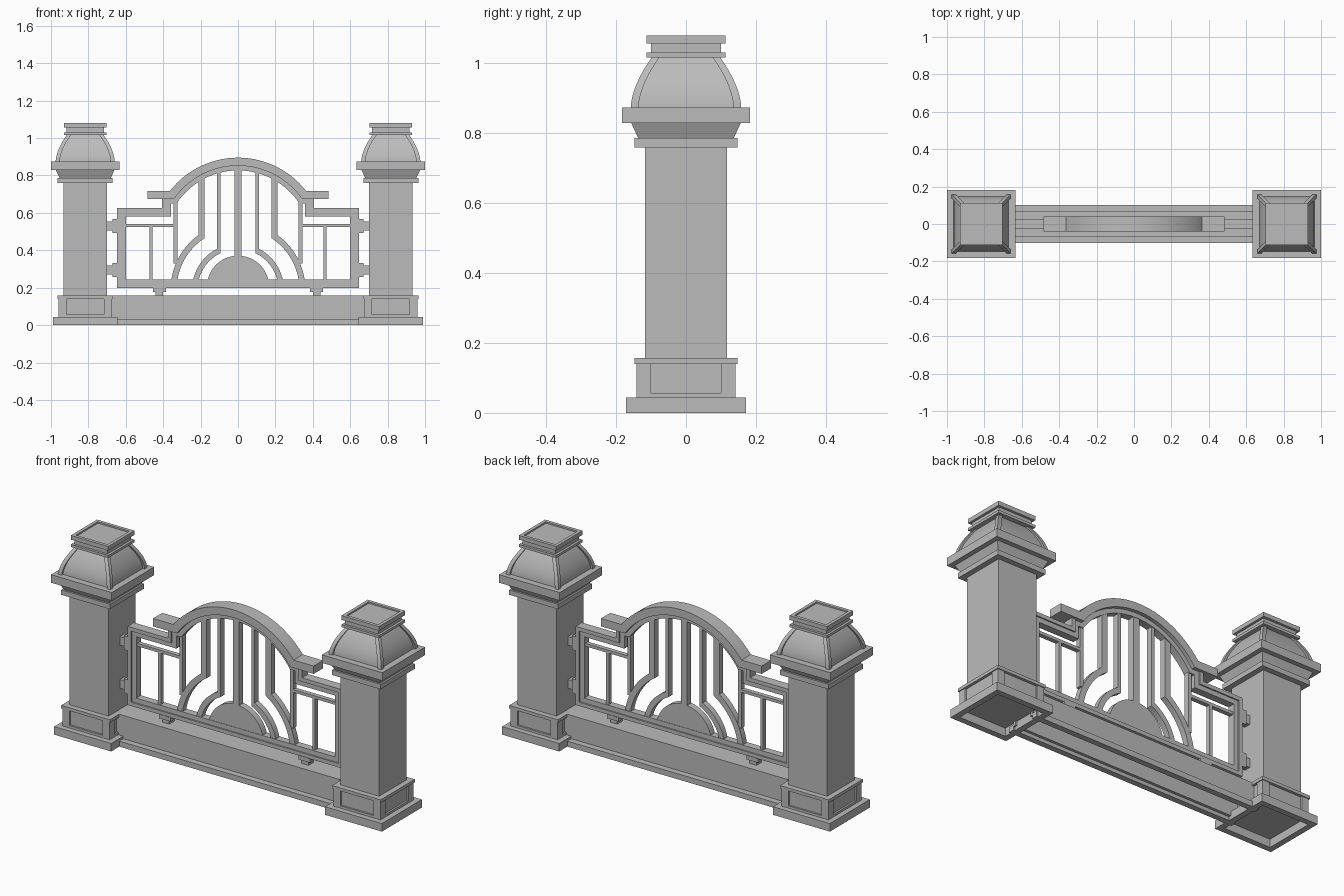
import bpy, bmesh
from math import sin, cos, asin, acos, sqrt, pi

cube = bpy.data.objects.get("Cube")
if cube:
    bpy.data.objects.remove(cube, do_unlink=True)

stone = bpy.data.materials.new("stone_grey")
stone.use_nodes = True
GREY = (0.5, 0.5, 0.5, 1)
stone.diffuse_color = GREY
stone.node_tree.nodes["Principled BSDF"].inputs["Base Color"].default_value = GREY


def finish(name, bm, smooth=False):
    bmesh.ops.recalc_face_normals(bm, faces=bm.faces)
    mesh = bpy.data.meshes.new(name)
    bm.to_mesh(mesh)
    bm.free()
    mesh.materials.append(stone)
    ob = bpy.data.objects.new(name, mesh)
    bpy.context.collection.objects.link(ob)
    if smooth:
        bpy.ops.object.select_all(action='DESELECT')
        ob.select_set(True)
        bpy.context.view_layer.objects.active = ob
        bpy.ops.object.shade_smooth_by_angle(angle=pi / 6)
    return ob


def loft(name, rings, cx=0, cy=0, smooth=False):
    """Stack of square rings, each (half width, z, x offset, y offset)."""
    bm = bmesh.new()
    loops = []
    for h, z, ox, oy in rings:
        loops.append([bm.verts.new((cx + ox + sx * h, cy + oy + sy * h, z))
                      for sx, sy in ((-1, -1), (1, -1), (1, 1), (-1, 1))])
    for a, b in zip(loops, loops[1:]):
        for i in range(4):
            j = (i + 1) % 4
            bm.faces.new((a[i], a[j], b[j], b[i]))
    bm.faces.new(loops[0])
    bm.faces.new(loops[-1])
    return finish(name, bm, smooth)


def box(name, x0, x1, y, z0, z1):
    return prism(name, [(x0, z0), (x1, z0), (x1, z1), (x0, z1)], y)


def thicken(bm, y):
    res = bmesh.ops.extrude_face_region(bm, geom=bm.faces[:])
    new = [v for v in res["geom"] if isinstance(v, bmesh.types.BMVert)]
    bmesh.ops.translate(bm, verts=new, vec=(0, 2 * y, 0))


def prism(name, pts, y):
    """Front-facing polygon with thickness from -y to y."""
    bm = bmesh.new()
    bm.faces.new([bm.verts.new((x, -y, z)) for x, z in pts])
    thicken(bm, y)
    return finish(name, bm)


def band(name, outer, inner, y, closed=False):
    """Strip between two outlines with equal point counts."""
    bm = bmesh.new()
    a, b = ([bm.verts.new((x, -y, z)) for x, z in pts] for pts in (outer, inner))
    n = len(a)
    for i in range(n if closed else n - 1):
        j = (i + 1) % n
        bm.faces.new((a[i], a[j], b[j], b[i]))
    thicken(bm, y)
    return finish(name, bm, True)


def arc(r, zc, a0, a1, n=16):
    return [(r * cos(a0 + (a1 - a0) * i / n), zc + r * sin(a0 + (a1 - a0) * i / n))
            for i in range(n + 1)]


def mirrored(half):
    """Adds the left half of an outline that ends on the centre line."""
    return half + [(-x, z) for x, z in reversed(half[:-1])]


def flip(pts, s):
    return [(s * x, z) for x, z in pts]


# ---- Pillars ----
DOME = [(0.147 - 0.062 * (i / 12) ** 1.7, 0.874 + 0.146 * i / 12) for i in range(13)]
LOWER = [(0.08, 0.13), (0.08, 0.05), (0.14, 0.05), (0.14, 0), (0.172, 0),
         (0.172, 0.044), (0.132, 0.044), (0.132, 0.14), (0.147, 0.14),
         (0.147, 0.157), (0.117, 0.157), (0.117, 0.76), (0.147, 0.76),
         (0.147, 0.787), (0.137, 0.787), (0.157, 0.83), (0.183, 0.83), (0.183, 0.874)]
CAP = [(0.113, 1.017), (0.113, 1.031), (0.1, 1.031), (0.1, 1.057),
       (0.113, 1.057), (0.113, 1.08), (0.095, 1.08), (0.095, 1.072)]

for side, s in (("left", 1), ("right", -1)):
    px = s * 0.817
    loft(side + "_pillar", [(h, z, 0, 0) for h, z in LOWER], px)
    loft(side + "_dome", [(h, z, 0, 0) for h, z in DOME], px, smooth=True)
    loft(side + "_pillar_cap", [(h, z, 0, 0) for h, z in CAP], px)
    # framing strip and corner posts around the base panels, ribs on the dome
    loft(side + "_base_strip", [(0.142, 0.044, 0, 0), (0.142, 0.057, 0, 0)], px)
    for cx in (-1, 1):
        for cy in (-1, 1):
            loft(side + "_base_post", [(0.021, z, 0, 0) for z in (0.05, 0.141)],
                 px + cx * 0.121, cy * 0.121)
            loft(side + "_dome_rib", [(0.011, z, cx * h, cy * h) for h, z in DOME],
                 px, smooth=True)

# ---- Low wall: hollow channel running between the pillars ----
half_wall = [(0.07, 0), (0.102, 0), (0.102, 0.03), (0.068, 0.03), (0.068, 0.157)]
section = ([(0.055, 0.13), (0.055, 0.02), (0.07, 0.02)] + half_wall)
section += [(-y, z) for y, z in reversed(section)]
wall = prism("low_wall", section, 0.686)
wall.rotation_euler.z = pi / 2

# ---- Gate frame: stepped outline with an arched head ----
ARCH_Z = 0.434


def frame_outline(d):
    r, top = 0.44 - d, 0.697 - d
    pts = [(0.647 - d, 0.198 + d), (0.647 - d, 0.627 - d),
           (0.405 - d, 0.627 - d), (0.405 - d, top)]
    return mirrored(pts + arc(r, ARCH_Z, asin((top - ARCH_Z) / r), pi / 2))


band("gate_frame_outer", frame_outline(0), frame_outline(0.021), 0.027, True)
band("gate_frame_inner", frame_outline(0.021), frame_outline(0.047), 0.02, True)

# arched coping with flat shoulders
coping = [[(0.485, z)] + arc(r, ARCH_Z, asin((z - ARCH_Z) / r), pi / 2, 24)
          for r, z in ((0.461, 0.718), (0.418, 0.675))]
band("arch_coping", mirrored(coping[0]), mirrored(coping[1]), 0.04)

# ---- Gate infill ----
SUN_Z = 0.19
prism("half_disc", arc(0.166, 0.205, 0, pi, 32), 0.018)
box("centre_bar", -0.019, 0.019, 0.018, 0.36, 0.84)


def bent_edge(x, r):
    """Straight drop from the arch, then a quarter sweep out to the bottom rail."""
    return [(x, ARCH_Z + sqrt(0.405 ** 2 - x * x))] + arc(
        r, SUN_Z, acos(x / r), asin(0.04 / r))


for side, s in (("left", 1), ("right", -1)):
    for name, x1, r1, x0, r0 in (("wide", 0.212, 0.36, 0.178, 0.328),
                                 ("narrow", 0.112, 0.245, 0.094, 0.216)):
        band(f"{side}_{name}_bent_bar", flip(bent_edge(x1, r1), s),
             flip(bent_edge(x0, r0), s), 0.016)
    box(side + "_side_bar", s * 0.324, s * 0.344, 0.014, 0.33, 0.67)
    box(side + "_cross_bar", s * 0.334, s * 0.61, 0.012, 0.525, 0.541)
    box(side + "_short_bar", s * 0.457, s * 0.473, 0.012, 0.23, 0.53)
    # feet and hinges
    box(side + "_foot_plate", s * 0.385, s * 0.455, 0.03, 0.178, 0.2)
    box(side + "_foot_post", s * 0.4, s * 0.44, 0.022, 0.155, 0.18)
    for hz in (0.53, 0.295):
        box(side + "_hinge_plate", s * 0.645, s * 0.672, 0.025, hz - 0.038, hz + 0.038)
        box(side + "_hinge_pin", s * 0.67, s * 0.703, 0.018, hz - 0.024, hz + 0.024)
